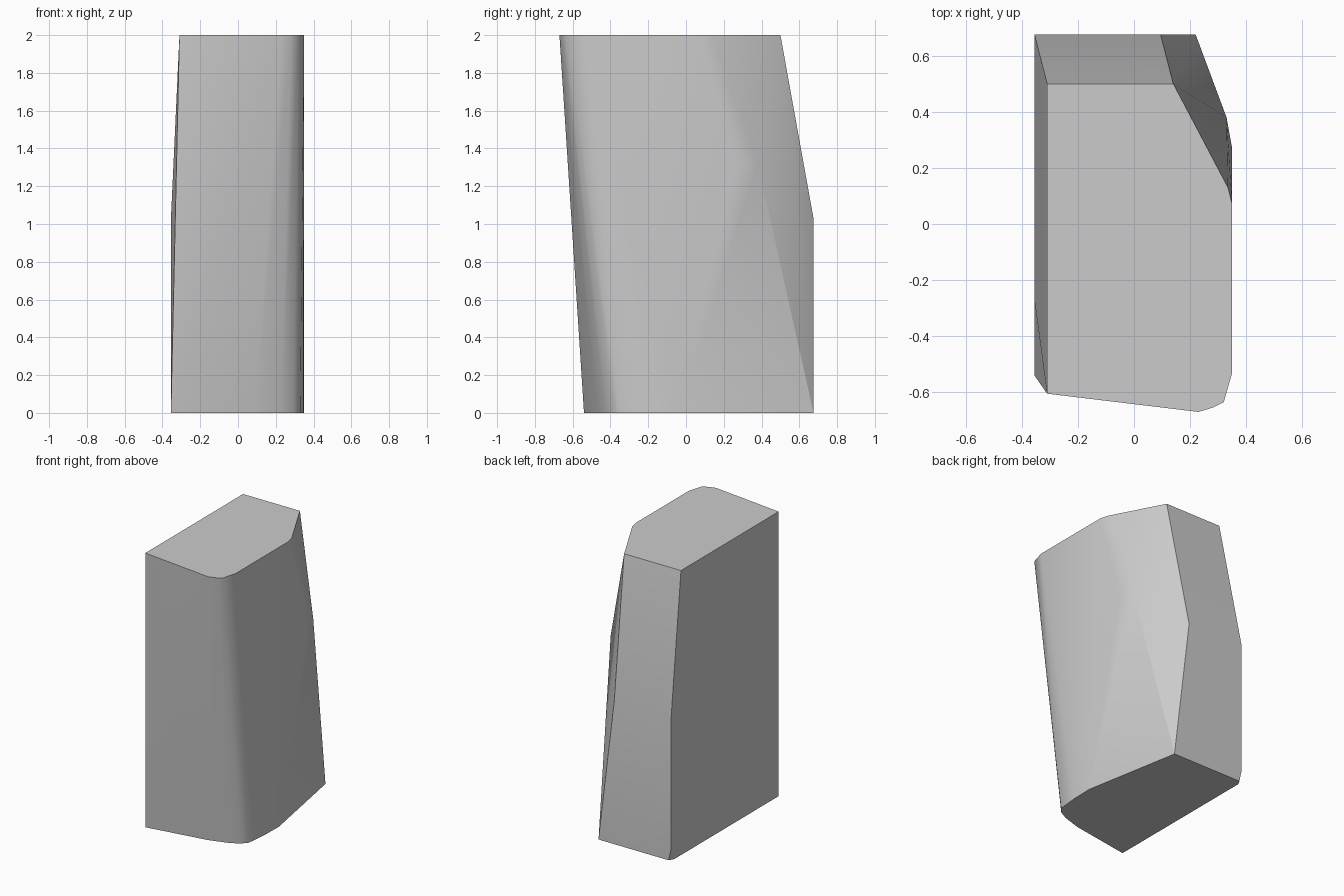
import bpy, bmesh, math

cube = bpy.data.objects.get("Cube")
if cube:
    bpy.data.objects.remove(cube, do_unlink=True)


def flat_material(name, rgb):
    mat = bpy.data.materials.new(name)
    mat.use_nodes = True
    color = (*rgb, 1.0)
    mat.diffuse_color = color
    mat.node_tree.nodes["Principled BSDF"].inputs["Base Color"].default_value = color
    return mat


def convex_block(name, levels, mat):
    """Wrap a convex skin around corner points listed by height."""
    bm = bmesh.new()
    for z, corners in levels:
        for x, y in corners:
            bm.verts.new((x, y, z))
    hull = bmesh.ops.convex_hull(bm, input=bm.verts[:])
    spare = {v for v in hull["geom_interior"] + hull["geom_unused"]
             if isinstance(v, bmesh.types.BMVert)}
    bmesh.ops.delete(bm, geom=list(spare), context='VERTS')
    bmesh.ops.dissolve_limit(bm, angle_limit=math.radians(0.3),
                             verts=bm.verts[:], edges=bm.edges[:])
    bmesh.ops.recalc_face_normals(bm, faces=bm.faces[:])
    mesh = bpy.data.meshes.new(name)
    bm.to_mesh(mesh)
    bm.free()
    mesh.materials.append(mat)
    obj = bpy.data.objects.new(name, mesh)
    bpy.context.collection.objects.link(obj)
    return obj


# Cross-section corners: base, chipped rear corner, waist, shoulder, top
LEFT, RIGHT, BACK = -0.355, 0.35, 0.675
levels = [
    (0.0, [(LEFT, -0.54), (0.09, -0.468), (0.23, -0.425), (0.295, -0.39),
           (0.33, -0.35), (0.346, -0.2), (RIGHT, -0.04),
           (0.22, BACK), (-0.335, BACK), (LEFT, 0.64)]),
    (0.09, [(LEFT, BACK)]),
    (1.03, [(LEFT, -0.27), (LEFT, BACK), (0.095, BACK)]),
    (1.32, [(RIGHT, 0.27), (0.33, 0.38)]),
    (2.0, [(-0.31, -0.605), (0.23, -0.67), (0.28, -0.655), (0.32, -0.635),
           (RIGHT, -0.53), (RIGHT, 0.07), (0.335, 0.13),
           (0.14, 0.5), (-0.31, 0.5)]),
]

# Single faceted block
block = convex_block("faceted_block", levels, flat_material("light_grey", (0.6, 0.6, 0.6)))
bpy.ops.object.select_all(action='DESELECT')
block.select_set(True)
bpy.context.view_layer.objects.active = block
bpy.ops.object.shade_smooth_by_angle(angle=math.radians(30))
